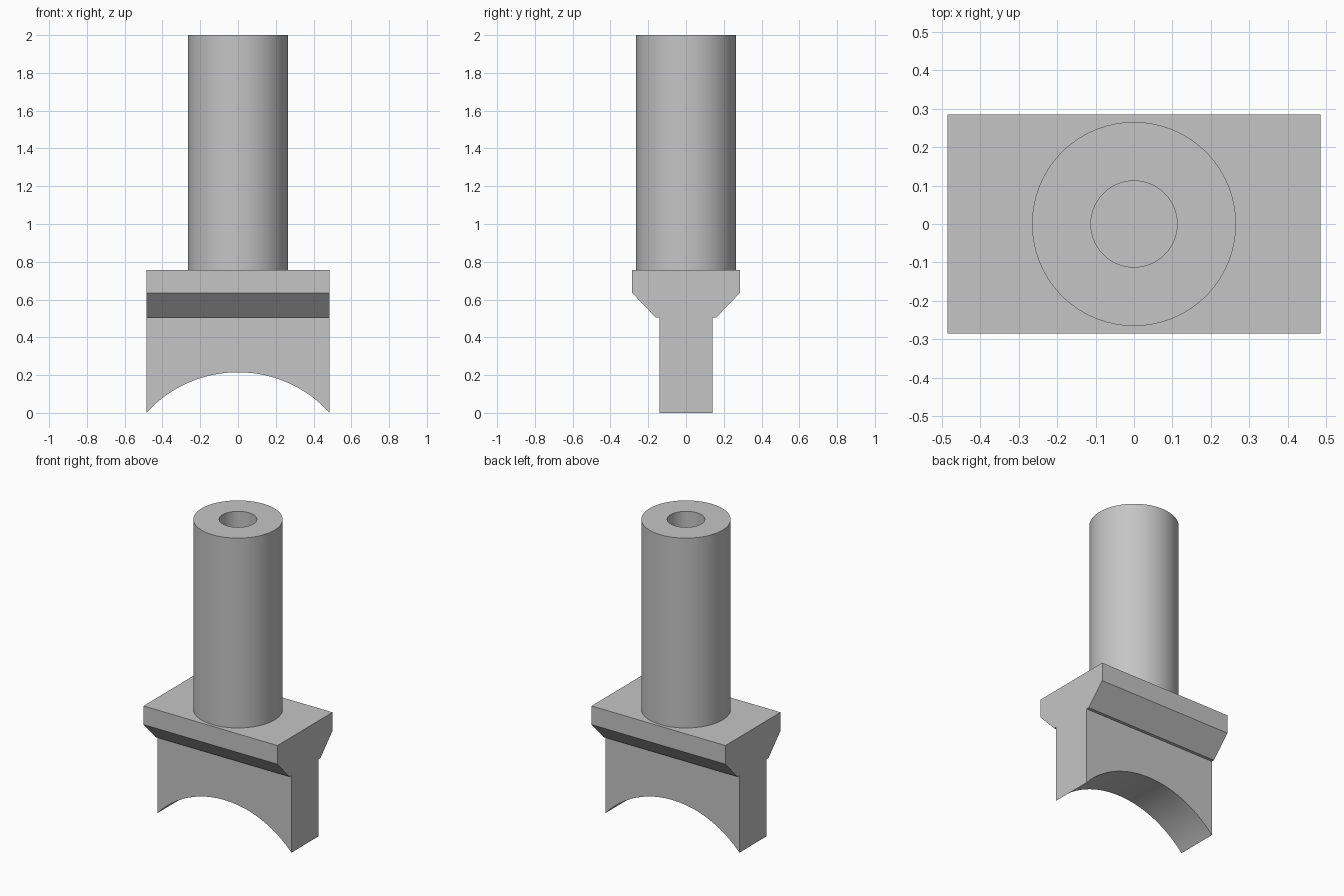
import bpy, bmesh, math
from mathutils import Matrix, Vector

cube = bpy.data.objects.get("Cube")
if cube:
    bpy.data.objects.remove(cube, do_unlink=True)

# Plain grey material
GREY = (0.56, 0.56, 0.56, 1.0)
grey = bpy.data.materials.new("plain grey")
grey.use_nodes = True
grey.diffuse_color = GREY
grey.node_tree.nodes["Principled BSDF"].inputs["Base Color"].default_value = GREY

HALF_LENGTH = 0.485
SHOULDER = 0.757
ARCH_RISE = 0.215
SEGMENTS = 96


def add_object(name, bm):
    bmesh.ops.recalc_face_normals(bm, faces=bm.faces)
    mesh = bpy.data.meshes.new(name)
    bm.to_mesh(mesh)
    bm.free()
    mesh.materials.append(grey)
    obj = bpy.data.objects.new(name, mesh)
    bpy.context.collection.objects.link(obj)
    return obj


def smooth(obj):
    bpy.ops.object.select_all(action='DESELECT')
    obj.select_set(True)
    bpy.context.view_layer.objects.active = obj
    bpy.ops.object.shade_smooth_by_angle(angle=math.radians(25))


# Saddle block: mirrored side profile drawn along x
half = [(0.14, 0), (0.14, 0.505), (0.16, 0.505), (0.285, 0.635), (0.285, SHOULDER)]
outline = half + [(-y, z) for y, z in reversed(half)]
bm = bmesh.new()
face = bm.faces.new([bm.verts.new((-HALF_LENGTH, y, z)) for y, z in outline])
drawn = bmesh.ops.extrude_face_region(bm, geom=[face])["geom"]
bmesh.ops.translate(bm, vec=Vector((2 * HALF_LENGTH, 0, 0)),
                    verts=[v for v in drawn if isinstance(v, bmesh.types.BMVert)])
block = add_object("saddle_block", bm)

# Round cutter for the arched underside
radius = (HALF_LENGTH ** 2 + ARCH_RISE ** 2) / (2 * ARCH_RISE)
bm = bmesh.new()
bmesh.ops.create_cone(bm, cap_ends=True, segments=2 * SEGMENTS,
                      radius1=radius, radius2=radius, depth=1,
                      matrix=Matrix.Translation((0, 0, ARCH_RISE - radius))
                      @ Matrix.Rotation(math.pi / 2, 4, 'X'))
cutter = add_object("arch_cutter", bm)
cutter.hide_render = True

cut = block.modifiers.new("arch", 'BOOLEAN')
cut.operation = 'DIFFERENCE'
cut.solver = 'EXACT'
cut.object = cutter
bpy.context.view_layer.objects.active = block
bpy.ops.object.modifier_apply(modifier=cut.name)
bpy.data.objects.remove(cutter, do_unlink=True)
smooth(block)

# Hollow post: wall section spun round z, standing on the block
bm = bmesh.new()
section = [(0.112, SHOULDER), (0.112, 2), (0.265, 2), (0.265, SHOULDER)]
verts = [bm.verts.new((r, 0, z)) for r, z in section]
edges = [bm.edges.new(pair) for pair in zip(verts, verts[1:])]
bmesh.ops.spin(bm, geom=verts + edges, cent=(0, 0, 0), axis=(0, 0, 1),
               angle=2 * math.pi, steps=SEGMENTS)
bmesh.ops.remove_doubles(bm, verts=bm.verts, dist=0.0001)
smooth(add_object("hollow_post", bm))
